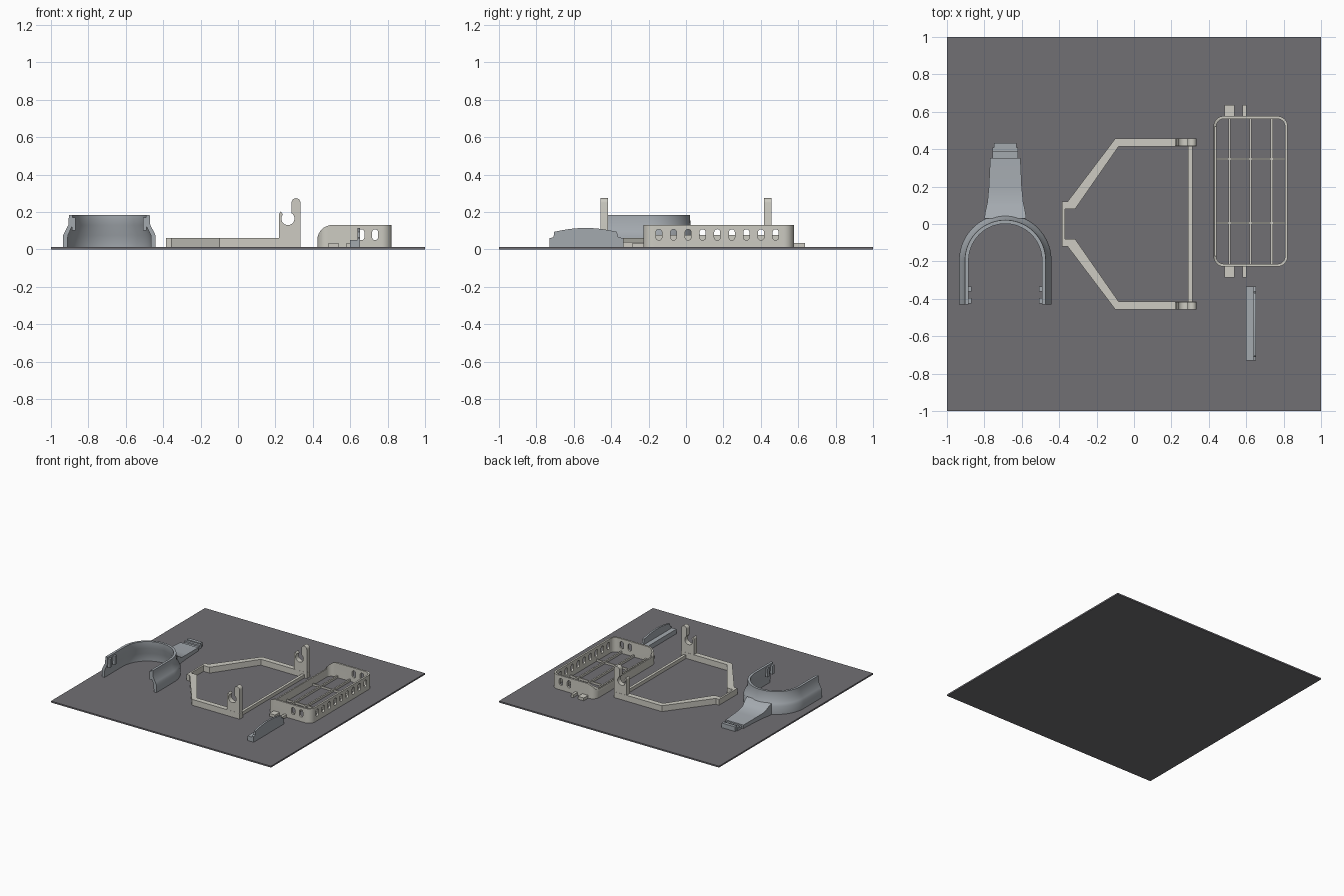
import bpy, bmesh, math
from mathutils import Vector

cube = bpy.data.objects.get("Cube")
if cube:
    bpy.data.objects.remove(cube, do_unlink=True)


def material(name, rgb):
    m = bpy.data.materials.new(name)
    m.use_nodes = True
    m.diffuse_color = (*rgb, 1)
    m.node_tree.nodes["Principled BSDF"].inputs["Base Color"].default_value = (*rgb, 1)
    return m


DARK = material("dark grey", (0.165, 0.16, 0.175))
WARM = material("warm light grey", (0.61, 0.6, 0.54))
BLUE = material("blue grey", (0.37, 0.4, 0.43))
FLOOR = 0.012


def finish(name, bm, mat, smooth=True):
    bmesh.ops.recalc_face_normals(bm, faces=bm.faces)
    me = bpy.data.meshes.new(name)
    bm.to_mesh(me)
    bm.free()
    ob = bpy.data.objects.new(name, me)
    bpy.context.collection.objects.link(ob)
    if mat:
        me.materials.append(mat)
    if smooth:
        activate(ob)
        bpy.ops.object.shade_smooth_by_angle(angle=math.radians(30))
    return ob


def activate(ob):
    bpy.ops.object.select_all(action="DESELECT")
    ob.select_set(True)
    bpy.context.view_layer.objects.active = ob


def loft(name, rings, mat):
    """Skin a list of equal-length closed rings and cap both ends."""
    bm = bmesh.new()
    vs = [[bm.verts.new(p) for p in ring] for ring in rings]
    n = len(vs[0])
    for a, b in zip(vs, vs[1:]):
        for i in range(n):
            j = (i + 1) % n
            bm.faces.new((a[i], a[j], b[j], b[i]))
    bm.faces.new(vs[0])
    bm.faces.new(vs[-1][::-1])
    return finish(name, bm, mat)


def prism(name, pts, axis, lo, hi, mat):
    """Extrude a 2D outline along an axis."""
    place = {"x": lambda a, b, t: (t, a, b),
             "y": lambda a, b, t: (a, t, b),
             "z": lambda a, b, t: (a, b, t)}[axis]
    return loft(name, [[place(a, b, t) for a, b in pts] for t in (lo, hi)], mat)


def box(name, x0, x1, y0, y1, z0, z1, mat):
    return prism(name, [(x0, y0), (x1, y0), (x1, y1), (x0, y1)], "z", z0, z1, mat)


def arc(cx, cy, r, start, end, n=8):
    angles = [math.radians(start + (end - start) * i / n) for i in range(n + 1)]
    return [(cx + r * math.cos(t), cy + r * math.sin(t)) for t in angles]


def rounded_rect(x0, x1, y0, y1, r):
    return (arc(x1 - r, y1 - r, r, 0, 90) + arc(x0 + r, y1 - r, r, 90, 180)
            + arc(x0 + r, y0 + r, r, 180, 270) + arc(x1 - r, y0 + r, r, 270, 360))


def cut(ob, cutter):
    cutter.hide_render = True
    mod = ob.modifiers.new("cut", "BOOLEAN")
    mod.operation = "DIFFERENCE"
    mod.solver = "EXACT"
    mod.object = cutter
    activate(ob)
    bpy.ops.object.modifier_apply(modifier=mod.name)
    bpy.data.objects.remove(cutter, do_unlink=True)


# Base plate
box("base_plate", -1, 1, -1, 1, 0, FLOOR, DARK)

# Angled frame: mirrored side rails with hooked posts
rail = [(-0.385, 0.08), (-0.385, 0.12), (-0.355, 0.12), (-0.1, 0.457), (0.335, 0.457),
        (0.335, 0.415), (-0.082, 0.415), (-0.315, 0.08)]
post = ([(0.22, 0.03), (0.334, 0.03)] + arc(0.31, 0.25, 0.024, 0, 180)
        + arc(0.267, 0.165, 0.035, 58, -220, 20) + [(0.228, 0.203), (0.22, 0.19)])
for side, s in (("left", 1), ("right", -1)):
    prism(side + "_frame_rail", [(x, y * s) for x, y in rail], "z", FLOOR, 0.06, WARM)
    prism(side + "_hook_post", post, "y", 0.416 * s, 0.456 * s, WARM)
box("frame_end_bar", -0.385, -0.37, -0.1, 0.1, FLOOR, 0.06, WARM)
box("frame_cross_bar", 0.29, 0.312, -0.42, 0.42, FLOOR, 0.04, WARM)

# Tray: rounded walls, low open side, slotted ends and long side
X0, X1, Y0, Y1, TOP = 0.425, 0.822, -0.228, 0.577, 0.13
walls = prism("tray_walls", rounded_rect(X0, X1, Y0, Y1, 0.055), "z", FLOOR, TOP, WARM)
w = 0.015
cut(walls, prism("hollow", rounded_rect(X0 + w, X1 - w, Y0 + w, Y1 - w, 0.04),
                 "z", -0.1, 0.3, None))
shoulder = arc(0.505, 0.05, 0.081, 90, 180) + [(0.35, 0.05), (0.35, 0.2), (0.505, 0.2)]
cut(walls, prism("shoulder", shoulder, "y", -0.5, 0.8, None))
cut(walls, box("side_opening", 0.4, 0.46, -0.17, 0.52, 0.078, 0.2, None))


def slot(c):
    return arc(c, 0.092, 0.016, 0, 180) + arc(c, 0.065, 0.016, 180, 360)


for i in range(9):
    cut(walls, prism("slot", slot(-0.145 + 0.078 * i), "x", 0.78, 0.9, None))
for x in (0.66, 0.733):
    cut(walls, prism("slot", slot(x), "y", -0.4, 0.8, None))
activate(walls)
bpy.ops.object.shade_smooth_by_angle(angle=math.radians(30))

# Tray floor lattice and end tabs
for x in (0.51, 0.623, 0.737):
    box("tray_long_bar", x - 0.006, x + 0.006, Y0 + 0.01, Y1 - 0.01, FLOOR, 0.03, WARM)
for y in (0.347, 0.005):
    box("tray_short_bar", X0 + 0.01, X1 - 0.01, y - 0.005, y + 0.005, FLOOR, 0.028, WARM)
for y0, y1 in ((Y0 - 0.058, Y0 + 0.005), (Y1 - 0.005, Y1 + 0.058)):
    box("wide_tray_tab", 0.485, 0.538, y0, y1, FLOOR, 0.035, WARM)
    box("narrow_tray_tab", 0.58, 0.602, y0, y1, FLOOR, 0.035, WARM)

# Arched cover strip: low slab with an upright arched plate
box("cover_slab", 0.598, 0.645, -0.73, -0.335, FLOOR, 0.05, BLUE)
crest = [(-0.705 + 0.335 * i / 12, 0.085 + 0.03 * math.sin(math.pi * (0.1 + 0.8 * i / 12)))
         for i in range(13)]
arch = ([(-0.335, FLOOR), (-0.73, FLOOR), (-0.73, 0.06), (-0.708, 0.065)] + crest
        + [(-0.362, 0.065), (-0.335, 0.06)])
prism("cover_arch", arch, "x", 0.638, 0.653, BLUE)

# U-shaped collar: stepped shell swept round a horseshoe path
CX, CY = -0.688, -0.195
shell = [(0.247, FLOOR), (0.247, 0.075), (0.238, 0.095), (0.219, 0.13), (0.216, 0.185),
         (0.196, 0.185), (0.196, 0.13), (0.222, 0.075), (0.224, FLOOR)]
stations = ([(-0.43, 180)] + [(CY, 180 - 180 * i / 40) for i in range(41)] + [(-0.43, 0)])
rings = []
for y, deg in stations:
    d = Vector((math.cos(math.radians(deg)), math.sin(math.radians(deg)), 0))
    rings.append([Vector((CX, y, z)) + d * r for r, z in shell])
loft("collar", rings, BLUE)
for s in (-1, 1):
    xs = sorted((CX + 0.18 * s, CX + 0.2 * s))
    box("collar_clip", *xs, -0.425, -0.395, 0.1, 0.17, BLUE)
    box("collar_clip_lip", *xs, -0.36, -0.335, 0.1, 0.17, BLUE)

# Collar handle: tapering tongue with stepped tip
tongue = [(0.03, 0.112, 0.1), (0.06, 0.108, 0.09), (0.085, 0.103, 0.07),
          (0.115, 0.096, 0.053), (0.2, 0.088, 0.046), (0.352, 0.081, 0.04)]
loft("collar_handle",
     [[(CX - h, y, FLOOR), (CX + h, y, FLOOR), (CX + h, y, z), (CX - h, y, z)]
      for y, h, z in tongue], BLUE)
box("handle_step", CX - 0.069, CX + 0.069, 0.35, 0.41, FLOOR, 0.03, BLUE)
box("handle_ridge", CX - 0.069, CX + 0.069, 0.385, 0.408, FLOOR, 0.042, BLUE)
box("handle_tip", CX - 0.061, CX + 0.061, 0.405, 0.432, FLOOR, 0.05, BLUE)
